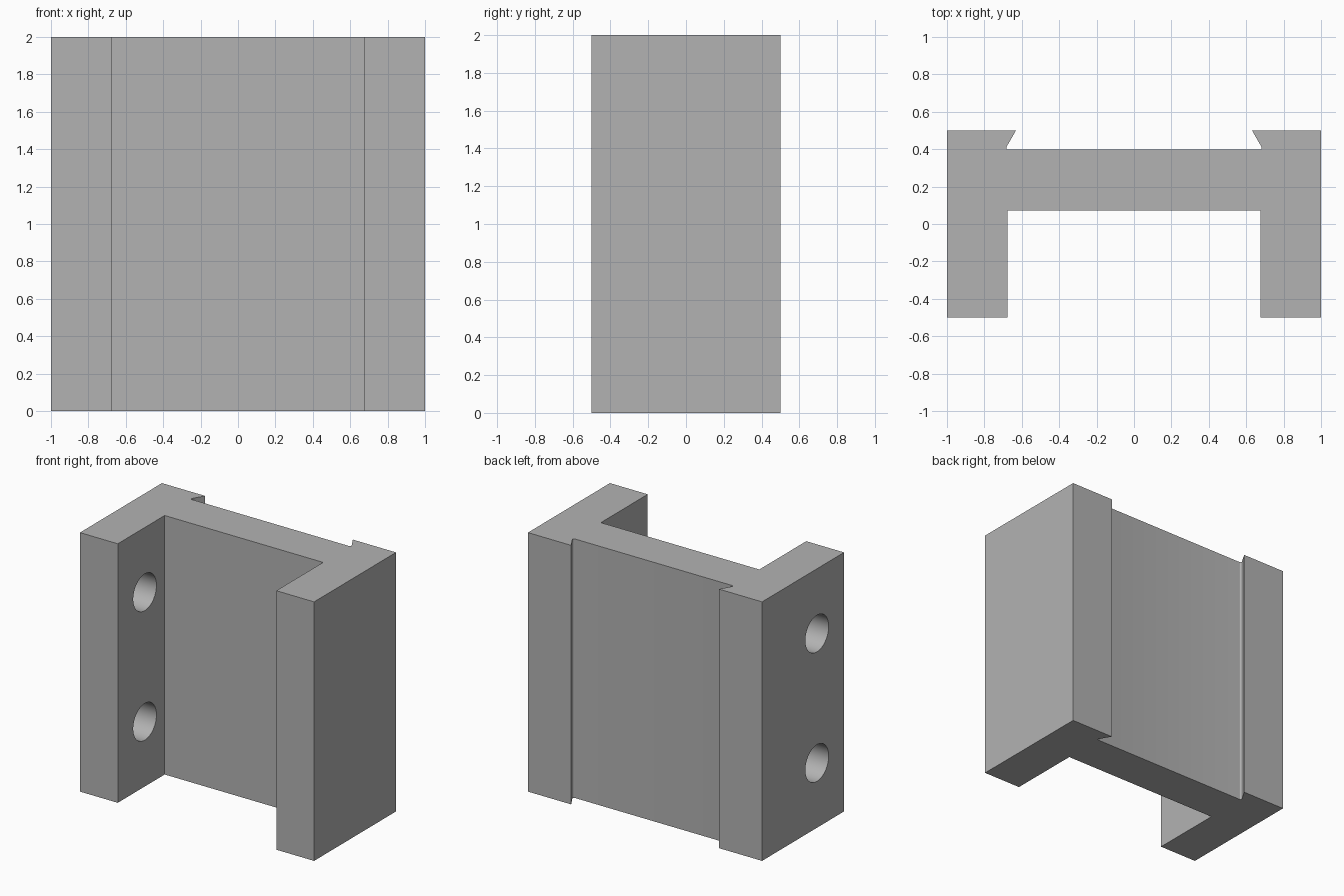
import bpy
import bmesh
from math import cos, sin, radians, sqrt, pi

cube = bpy.data.objects.get("Cube")
if cube:
    bpy.data.objects.remove(cube, do_unlink=True)

HEIGHT = 2.0
HALF_DEPTH = 0.5
WALL = 0.677          # inner face of the side walls
WEB_FRONT = 0.072     # front face of the web
WEB_BACK = 0.398      # floor of the dovetail groove
LIP = 0.631           # edge of the dovetail lip
FILLET = 0.01

grey = bpy.data.materials.new("plain_grey")
grey.use_nodes = True
grey.diffuse_color = (0.45, 0.45, 0.45, 1)
grey.node_tree.nodes["Principled BSDF"].inputs["Base Color"].default_value = grey.diffuse_color

# Half of the cross-section, from the web front round to the groove floor
apex = LIP + (HALF_DEPTH - WEB_BACK) / sqrt(3)
half = [(WALL, WEB_FRONT), (WALL, -HALF_DEPTH), (1, -HALF_DEPTH),
        (1, HALF_DEPTH), (LIP, HALF_DEPTH)]

# Rounded root of the sixty degree undercut
cx, cy = apex - FILLET * sqrt(3), WEB_BACK + FILLET
for i in range(9):
    a = radians(30 - 120 * i / 8)
    half.append((cx + FILLET * cos(a), cy + FILLET * sin(a)))

profile = half + [(-x, y) for x, y in reversed(half)]

# Bracket body: extruded profile
bm = bmesh.new()
face = bm.faces.new([bm.verts.new((x, y, 0)) for x, y in profile])
extruded = bmesh.ops.extrude_face_region(bm, geom=[face])
top = [v for v in extruded["geom"] if isinstance(v, bmesh.types.BMVert)]
bmesh.ops.translate(bm, verts=top, vec=(0, 0, HEIGHT))
bmesh.ops.recalc_face_normals(bm, faces=bm.faces)
mesh = bpy.data.meshes.new("bracket_body")
bm.to_mesh(mesh)
bm.free()
mesh.materials.append(grey)
body = bpy.data.objects.new("bracket_body", mesh)
bpy.context.collection.objects.link(body)


# Bolt holes through the wall on the -x side only
def drill(z):
    bpy.ops.mesh.primitive_cylinder_add(vertices=48, radius=0.142, depth=0.6,
                                        location=(-0.85, -0.17, z),
                                        rotation=(0, pi / 2, 0))
    cutter = bpy.context.object
    cutter.name = "hole_cutter"
    cutter.hide_render = True
    cutter.data.materials.append(grey)
    mod = body.modifiers.new("bolt_hole", 'BOOLEAN')
    mod.operation = 'DIFFERENCE'
    mod.solver = 'EXACT'
    mod.object = cutter
    bpy.ops.object.select_all(action='DESELECT')
    body.select_set(True)
    bpy.context.view_layer.objects.active = body
    bpy.ops.object.modifier_apply(modifier=mod.name)
    bpy.data.objects.remove(cutter, do_unlink=True)


for z in (0.5, 1.5):
    drill(z)

bpy.ops.object.shade_smooth_by_angle(angle=radians(25))
